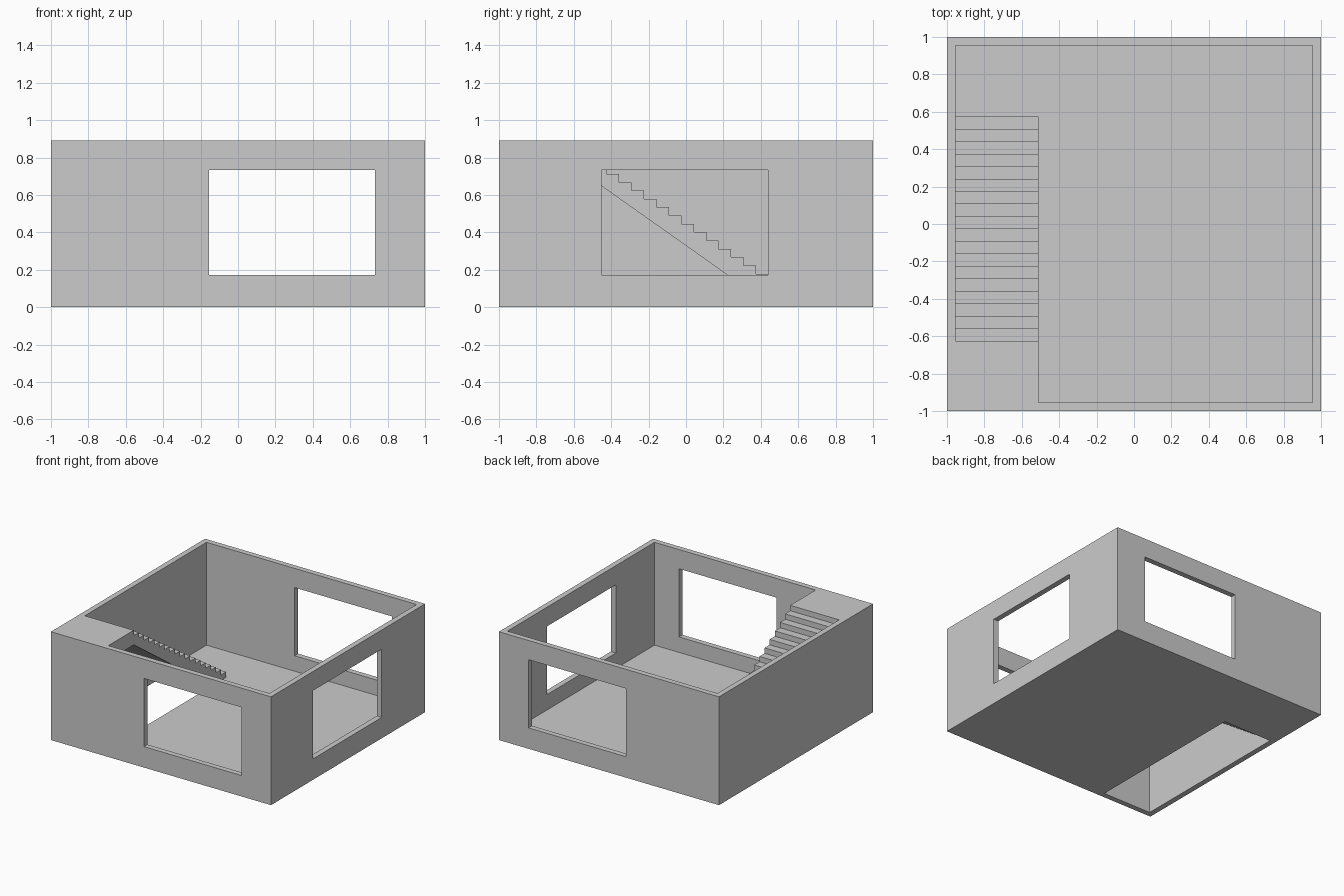
import bpy, bmesh

if "Cube" in bpy.data.objects:
    bpy.data.objects.remove(bpy.data.objects["Cube"])

H, T = 0.89, 0.045          # wall height, wall and floor thickness
IN = 1 - T                  # inner wall face
STAIR_X = -0.51             # open side of the stairs
STEPS = 18
Y_LOW, Y_HIGH = 0.575, -0.625


def box(name, lo, hi):
    bm = bmesh.new()
    bmesh.ops.create_cube(bm, size=1)
    for v in bm.verts:
        v.co = [(a + b) / 2 + c * (b - a) for a, b, c in zip(lo, hi, v.co)]
    return add(name, bm)


def add(name, bm):
    bmesh.ops.recalc_face_normals(bm, faces=bm.faces)
    me = bpy.data.meshes.new(name)
    bm.to_mesh(me)
    bm.free()
    ob = bpy.data.objects.new(name, me)
    bpy.context.collection.objects.link(ob)
    return ob


def cut(ob, lo, hi):
    cutter = box("cutter", lo, hi)
    cutter.hide_render = True
    mod = ob.modifiers.new("cut", 'BOOLEAN')
    mod.operation = 'DIFFERENCE'
    mod.solver = 'EXACT'
    mod.object = cutter
    bpy.context.view_layer.objects.active = ob
    bpy.ops.object.modifier_apply(modifier=mod.name)
    bpy.data.objects.remove(cutter)


# Walls and floor as one open-topped shell
shell = box("walls_and_floor", (-1, -1, 0), (1, 1, H))
cut(shell, (-IN, -IN, T), (IN, IN, 1.2))
# Window openings: front and back in line, then the right wall
cut(shell, (-0.155, -1.2, 0.172), (0.732, 1.2, 0.732))
cut(shell, (0.9, -0.452, 0.172), (1.2, 0.438, 0.732))
# Stairwell opening in the floor below the flight
cut(shell, (-IN, -IN, -0.2), (STAIR_X, 0.455, 0.1))

# Stair flight with landing: side profile in (y, z)
run = (Y_LOW - Y_HIGH) / STEPS
rise = (H - T) / (STEPS + 1)
profile = [(Y_LOW, T)]
for k in range(STEPS):
    z = T + rise * (k + 1)
    profile += [(Y_LOW - run * k, z), (Y_LOW - run * (k + 1), z)]
profile += [(Y_HIGH, H), (-IN, H), (-IN, 0.77), (Y_HIGH, 0.77),
            (0.455, 0.007), (0.455, T)]

bm = bmesh.new()
side = bm.faces.new([bm.verts.new((-IN, y, z)) for y, z in profile])
ext = bmesh.ops.extrude_face_region(bm, geom=[side], use_keep_orig=True)
for v in ext["geom"]:
    if isinstance(v, bmesh.types.BMVert):
        v.co.x = STAIR_X
add("stairs_and_landing", bm)
